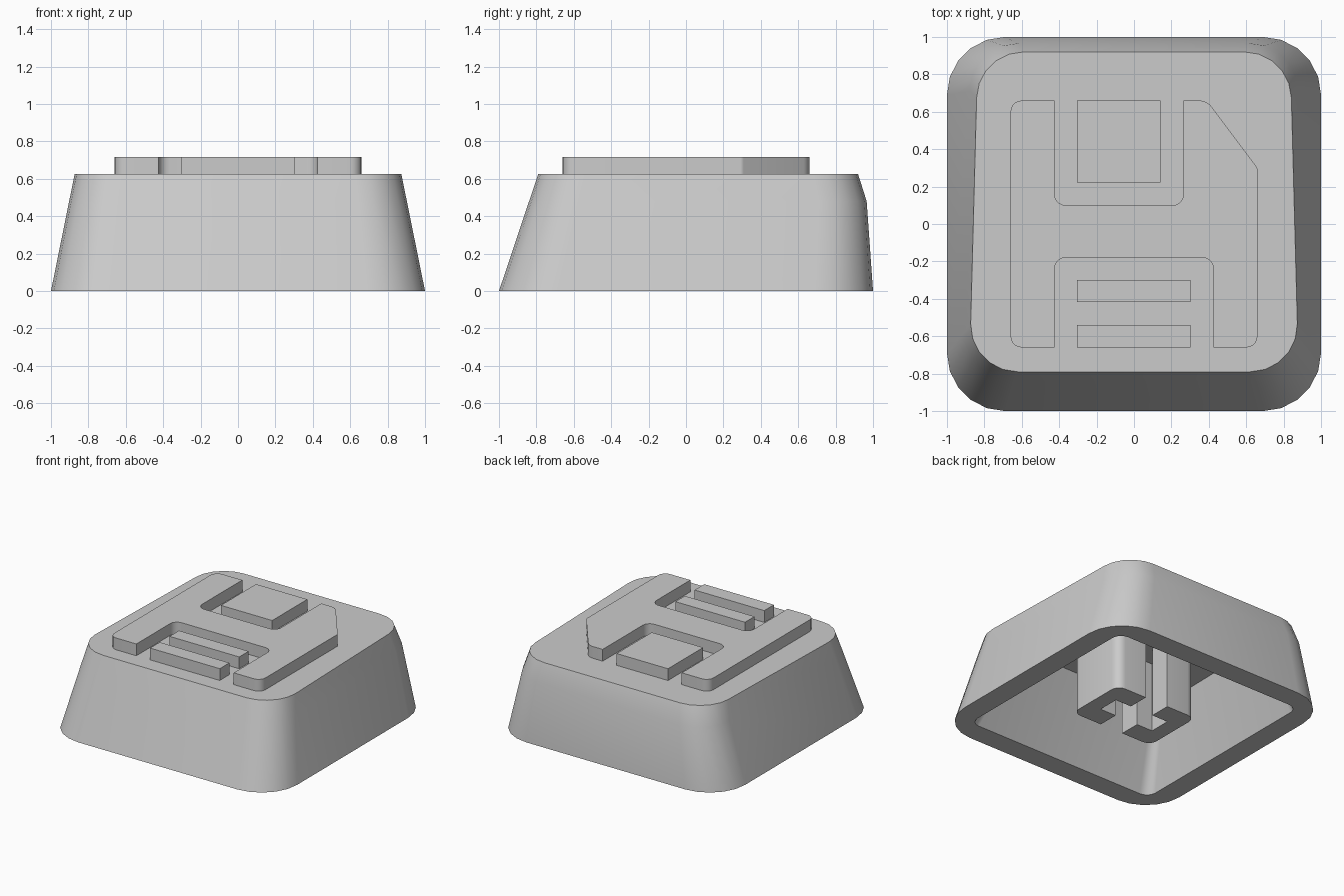
import bpy
import bmesh
import math
from mathutils import Vector

cube = bpy.data.objects.get("Cube")
if cube:
    bpy.data.objects.remove(cube, do_unlink=True)

GREY = (0.6, 0.6, 0.6, 1)
grey = bpy.data.materials.new("matte_grey")
grey.use_nodes = True
grey.diffuse_color = GREY
grey.node_tree.nodes["Principled BSDF"].inputs["Base Color"].default_value = GREY


def fillet(corners, segments=5):
    """Turn (x, y, radius) corners into an outline with rounded corners."""
    outline = []
    for i, (x, y, r) in enumerate(corners):
        p = Vector((x, y))
        if r == 0:
            outline.append(p)
            continue
        u = (Vector(corners[i - 1][:2]) - p).normalized()
        v = (Vector(corners[(i + 1) % len(corners)][:2]) - p).normalized()
        half = u.angle(v) / 2
        centre = p + (u + v).normalized() * r / math.sin(half)
        reach = r / math.tan(half)
        start = (p + u * reach - centre).normalized()
        end = (p + v * reach - centre).normalized()
        outline += [centre + start.slerp(end, k / segments) * r for k in range(segments + 1)]
    return outline


def loft(name, rings):
    """Skin a stack of (outline, z) rings and cap both ends."""
    bm = bmesh.new()
    loops = [[bm.verts.new((p.x, p.y, z)) for p in outline] for outline, z in rings]
    for a, b in zip(loops, loops[1:]):
        for i in range(len(a)):
            j = (i + 1) % len(a)
            bm.faces.new((a[i], a[j], b[j], b[i]))
    bm.faces.new(loops[0])
    bm.faces.new(loops[-1])
    bmesh.ops.recalc_face_normals(bm, faces=bm.faces)
    mesh = bpy.data.meshes.new(name)
    bm.to_mesh(mesh)
    bm.free()
    mesh.materials.append(grey)
    obj = bpy.data.objects.new(name, mesh)
    bpy.context.collection.objects.link(obj)
    bpy.ops.object.select_all(action='DESELECT')
    obj.select_set(True)
    bpy.context.view_layer.objects.active = obj
    bpy.ops.object.shade_smooth_by_angle(angle=math.radians(30))


def prism(name, corners, low, high):
    outline = fillet(corners)
    loft(name, [(outline, low), (outline, high)])


def trapezoid(front_x, back_x, front_y, back_y, r):
    return fillet([(-front_x, front_y, r), (front_x, front_y, r),
                   (back_x, back_y, r), (-back_x, back_y, r)])


def box(x0, x1, y0, y1):
    return [(x0, y0, 0), (x1, y0, 0), (x1, y1, 0), (x0, y1, 0)]


TOP, ICON_TOP, CEILING = 0.625, 0.718, 0.55

# Hollow key shell: outer wall down to the rim, then up the tapered cavity
loft("key_shell", [
    (trapezoid(0.88, 0.835, -0.79, 0.92, 0.25), TOP),
    (trapezoid(0.908, 0.873, -0.839, 0.966, 0.26), 0.48),
    (trapezoid(1, 1, -1, 1, 0.31), 0),
    (trapezoid(0.83, 0.83, -0.83, 0.83, 0.08), 0),
    (trapezoid(0.67, 0.65, -0.53, 0.7, 0.06), CEILING),
])

# Switch stem: two mirrored halves leave a cross-shaped socket
for side, label in ((1, "left"), (-1, "right")):
    half = [(0.1, 0.25, 0), (0.36, 0.25, 0.07), (0.36, -0.25, 0.07), (0.1, -0.25, 0),
            (0.1, -0.085, 0), (0.24, -0.085, 0), (0.24, 0.085, 0), (0.1, 0.085, 0)]
    prism("stem_" + label, [(x * side, y, r) for x, y, r in half], 0, CEILING + 0.02)

# Raised disk symbol: notched plate with one clipped corner
E, R = 0.66, 0.06
prism("disk_plate", [
    (-E, -E, R), (-0.425, -E, 0), (-0.425, -0.18, R), (0.425, -0.18, R),
    (0.425, -E, 0), (E, -E, R), (E, 0.3, 0.03), (0.39, E, 0.08),
    (0.265, E, 0), (0.265, 0.1, R), (-0.425, 0.1, R), (-0.425, E, 0), (-E, E, R),
], TOP - 0.01, ICON_TOP)

# Shutter and label lines
prism("disk_shutter", box(-0.305, 0.143, 0.222, E), TOP - 0.01, ICON_TOP)
prism("label_line_upper", box(-0.305, 0.303, -0.418, -0.3), TOP - 0.01, ICON_TOP)
prism("label_line_lower", box(-0.305, 0.303, -E, -0.54), TOP - 0.01, ICON_TOP)
